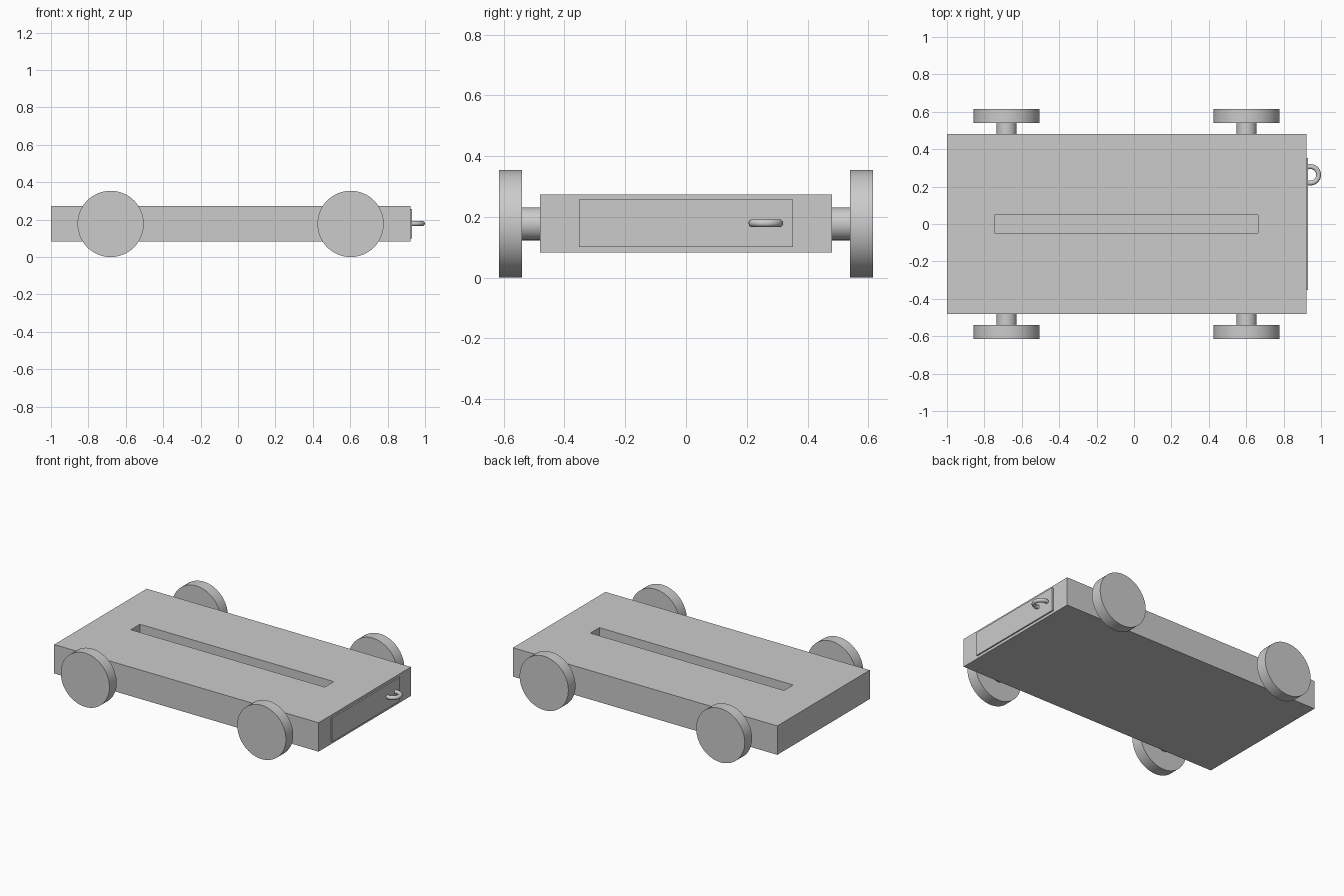
import bpy, bmesh, math
from mathutils import Matrix, Vector

if "Cube" in bpy.data.objects:
    bpy.data.objects.remove(bpy.data.objects["Cube"], do_unlink=True)

grey = bpy.data.materials.new("plain_grey")
grey.use_nodes = True
colour = (0.6, 0.6, 0.6, 1)
grey.diffuse_color = colour
grey.node_tree.nodes["Principled BSDF"].inputs["Base Color"].default_value = colour


def finish(bm, name):
    mesh = bpy.data.meshes.new(name)
    bm.normal_update()
    bm.to_mesh(mesh)
    bm.free()
    mesh.materials.append(grey)
    obj = bpy.data.objects.new(name, mesh)
    bpy.context.collection.objects.link(obj)
    return obj


def smooth(obj):
    bpy.ops.object.select_all(action='DESELECT')
    obj.select_set(True)
    bpy.context.view_layer.objects.active = obj
    bpy.ops.object.shade_smooth_by_angle(angle=math.radians(35))


def box(low, high):
    low, high = Vector(low), Vector(high)
    bm = bmesh.new()
    bmesh.ops.create_cube(bm, size=1)
    for v in bm.verts:
        v.co = (low + high) / 2 + v.co * (high - low)
    return bm


def disc(name, x, y0, y1, radius):
    """Cylinder lying along y at wheel height."""
    bm = bmesh.new()
    place = Matrix.Translation((x, (y0 + y1) / 2, WHEEL_R)) @ Matrix.Rotation(math.pi / 2, 4, 'X')
    bmesh.ops.create_cone(bm, cap_ends=True, segments=64, radius1=radius,
                          radius2=radius, depth=abs(y1 - y0), matrix=place)
    smooth(finish(bm, name))


WHEEL_R = 0.177

# Body slab with a long slot sunk into the top
bm = box((-1, -0.48, 0.083), (0.922, 0.48, 0.273))
bm.normal_update()
top = max(bm.faces, key=lambda f: f.normal.z)
bmesh.ops.inset_individual(bm, faces=[top], thickness=0.1)
for v in top.verts:
    v.co.x = 0.663 if v.co.x > 0 else -0.746
    v.co.y = 0.047 if v.co.y > 0 else -0.047
sunk = bmesh.ops.extrude_face_region(bm, geom=[top])["geom"]
bmesh.ops.translate(bm, verts=[g for g in sunk if isinstance(g, bmesh.types.BMVert)],
                    vec=(0, 0, -0.1))
if top.is_valid:
    bmesh.ops.delete(bm, geom=[top], context='FACES_ONLY')
bmesh.ops.recalc_face_normals(bm, faces=bm.faces)
finish(bm, "body")

# Thin hatch on the end
finish(box((0.922, -0.352, 0.1), (0.931, 0.352, 0.257)), "end_hatch")

# Wheels and axle stubs
for end, x in (("left", 0.602), ("right", -0.681)):
    for side, s in (("front", -1), ("back", 1)):
        disc(f"{side}_{end}_wheel", x, s * 0.54, s * 0.615, WHEEL_R)
        disc(f"{side}_{end}_axle", x, s * 0.47, s * 0.545, 0.054)

# Open hook used as the hatch handle
curve = bpy.data.curves.new("hatch_hook", 'CURVE')
curve.dimensions = '3D'
curve.bevel_depth = 0.013
curve.bevel_resolution = 4
curve.use_fill_caps = True
path = curve.splines.new('POLY')
steps = 28
path.points.add(steps)
for i, p in enumerate(path.points):
    a = math.radians(108 - 216 * i / steps)
    p.co = (0.943 + 0.044 * math.cos(a), 0.263 + 0.044 * math.sin(a), 0.179, 1)
path.use_smooth = True
curve.materials.append(grey)
bpy.context.collection.objects.link(bpy.data.objects.new("hatch_hook", curve))
